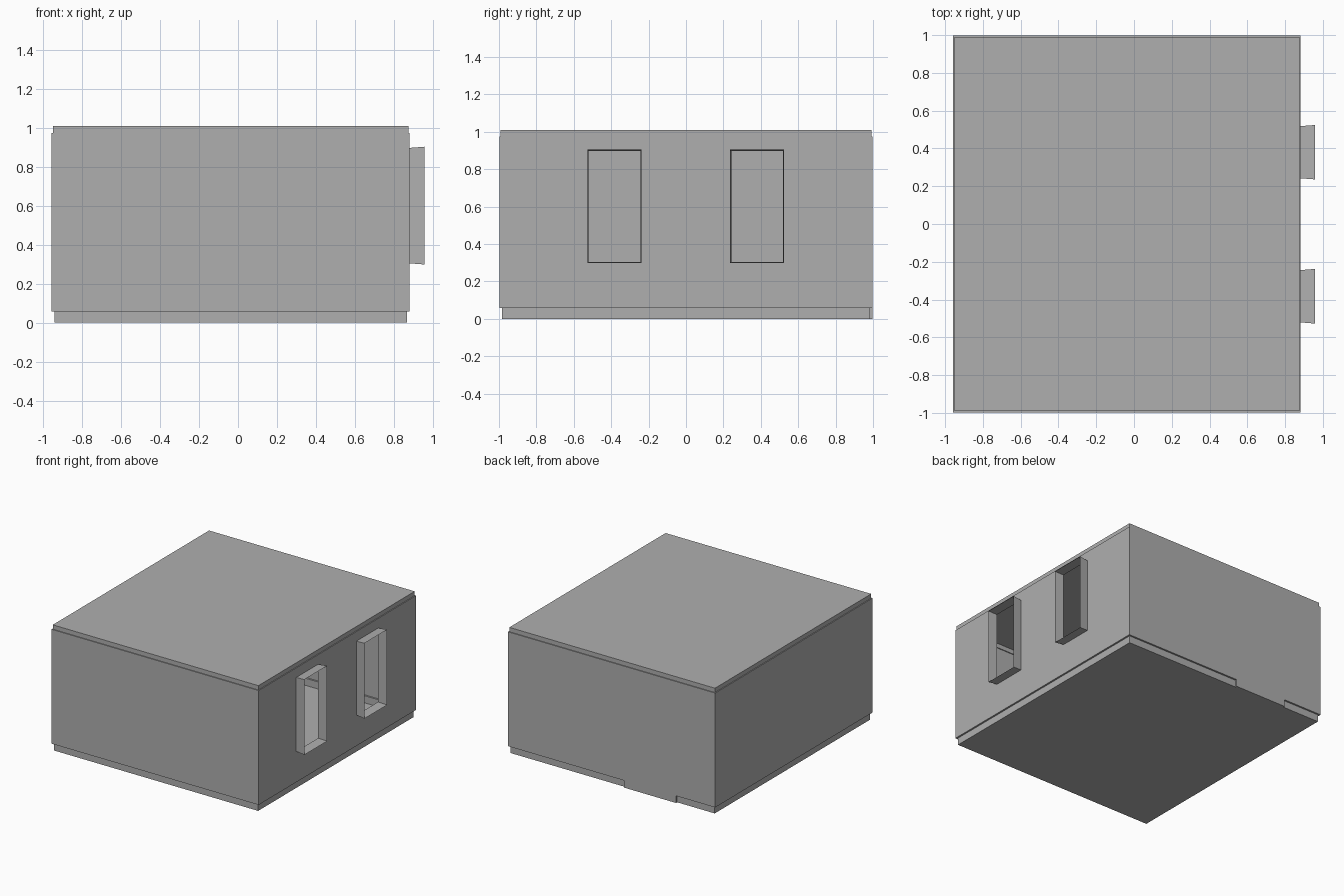
import bpy, bmesh

if "Cube" in bpy.data.objects:
    bpy.data.objects.remove(bpy.data.objects["Cube"])

# Overall room extents (a thin open shell: walls, inset skirting and cornice bands)
X0, X1, Y0, Y1 = -0.958, 0.882, -0.998, 0.998
Z_FLOOR, Z_SKIRT, Z_CORNICE, Z_TOP = 0.0, 0.057, 0.975, 1.01
DOOR = (-0.61, -0.15)                       # gap in the back skirting
WINDOWS = ((-0.521, -0.244), (0.242, 0.518))  # y ranges
WIN_Z = (0.305, 0.898)

grey = bpy.data.materials.new("plaster_grey")
grey.diffuse_color = (0.43, 0.43, 0.43, 1)
grey.use_nodes = True
grey.node_tree.nodes["Principled BSDF"].inputs["Base Color"].default_value = grey.diffuse_color


def finish(name, bm, recalc=True):
    if recalc:
        bmesh.ops.recalc_face_normals(bm, faces=bm.faces)
    mesh = bpy.data.meshes.new(name)
    bm.to_mesh(mesh)
    bm.free()
    mesh.materials.append(grey)
    obj = bpy.data.objects.new(name, mesh)
    bpy.context.collection.objects.link(obj)
    return obj


def ring(bm, d, z, door=True):
    """Room outline inset by d; the door stretch of the back side stays on the wall."""
    yb = Y1 - d
    y_door = Y1 if door else yb
    pts = [(X0 + d, Y0 + d), (X1 - d, Y0 + d), (X1 - d, yb),
           (DOOR[1], yb), (DOOR[1], y_door), (DOOR[0], y_door), (DOOR[0], yb),
           (X0 + d, yb)]
    return [bm.verts.new((x, y, z)) for x, y in pts]


# Room shell: floor, skirting, walls, cornice, ceiling
bm = bmesh.new()
rings = [ring(bm, 0.014, Z_FLOOR), ring(bm, 0.014, Z_SKIRT), ring(bm, 0, Z_SKIRT),
         ring(bm, 0, Z_CORNICE), ring(bm, 0.007, Z_CORNICE, False),
         ring(bm, 0.007, Z_TOP, False)]
for level, (a, b) in enumerate(zip(rings, rings[1:])):
    for i in range(8):
        if level == 2 and i == 1:
            continue                        # right side is the window wall
        j = (i + 1) % 8
        bm.faces.new((a[i], a[j], b[j], b[i]))
bm.faces.new(rings[0][::-1])
bm.faces.new(rings[-1])
bmesh.ops.remove_doubles(bm, verts=bm.verts, dist=1e-5)
bmesh.ops.dissolve_degenerate(bm, edges=bm.edges, dist=1e-5)
finish("room_shell", bm)

# Window wall with two openings
bm = bmesh.new()
ys = [Y0, *WINDOWS[0], *WINDOWS[1], Y1]
zs = [Z_SKIRT, *WIN_Z, Z_CORNICE]
for i, (ya, yb) in enumerate(zip(ys, ys[1:])):
    for k, (za, zb) in enumerate(zip(zs, zs[1:])):
        if k == 1 and i in (1, 3):
            continue
        bm.faces.new([bm.verts.new((X1, y, z)) for y, z in
                      ((ya, za), (yb, za), (yb, zb), (ya, zb))])
bmesh.ops.remove_doubles(bm, verts=bm.verts, dist=1e-5)
finish("window_wall", bm, recalc=False)

# Slightly flared window reveals sticking out of the wall
for n, (ya, yb) in enumerate(WINDOWS):
    bm = bmesh.new()
    loops = []
    for x, f in ((X1, 0), (0.958, 0.006)):
        loops.append([bm.verts.new((x, y, z)) for y, z in
                      ((ya - f, WIN_Z[0] - f), (yb + f, WIN_Z[0] - f),
                       (yb + f, WIN_Z[1] + f), (ya - f, WIN_Z[1] + f))])
    for i in range(4):
        j = (i + 1) % 4
        bm.faces.new((loops[0][i], loops[0][j], loops[1][j], loops[1][i]))
    # faces point away from the opening
    finish(f"window_reveal_{n + 1}", bm)
